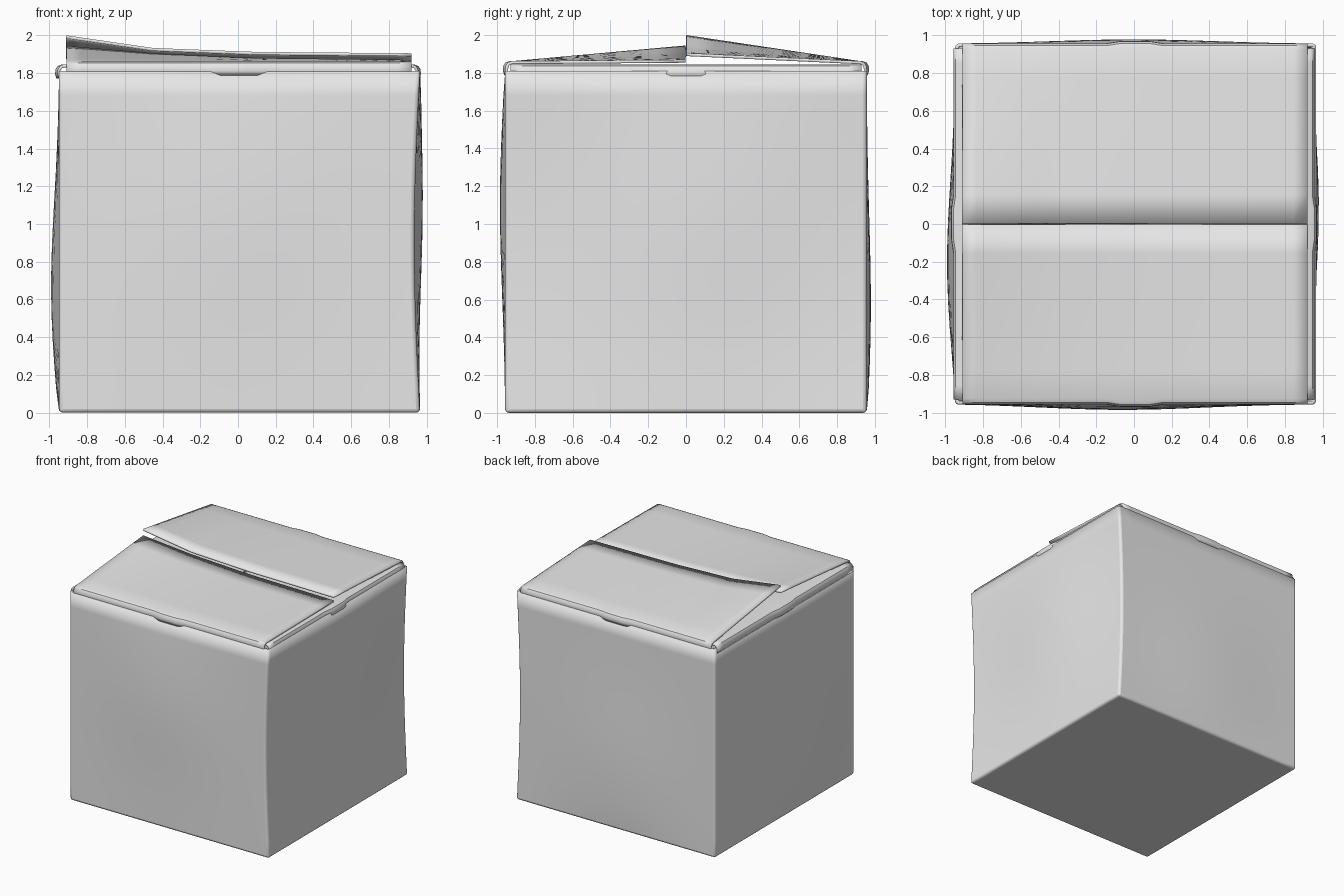
import bpy, bmesh, math
from mathutils import Matrix

default = bpy.data.objects.get("Cube")
if default:
    bpy.data.objects.remove(default, do_unlink=True)

card = bpy.data.materials.new("card_grey")
card.use_nodes = True
GREY = (0.8, 0.8, 0.8, 1)
card.diffuse_color = GREY
card.node_tree.nodes["Principled BSDF"].inputs["Base Color"].default_value = GREY


def finish(bm, name, thickness, bevel=0):
    mesh = bpy.data.meshes.new(name)
    bm.to_mesh(mesh)
    bm.free()
    mesh.materials.append(card)
    obj = bpy.data.objects.new(name, mesh)
    bpy.context.collection.objects.link(obj)
    if bevel:
        mod = obj.modifiers.new("rounded_corners", 'BEVEL')
        mod.width = bevel
        mod.segments = 3
        mod.limit_method = 'ANGLE'
        mod.angle_limit = math.radians(40)
    mod = obj.modifiers.new("card_thickness", 'SOLIDIFY')
    mod.thickness = thickness
    mod.offset = -1
    bpy.ops.object.select_all(action='DESELECT')
    obj.select_set(True)
    bpy.context.view_layer.objects.active = obj
    bpy.ops.object.shade_smooth_by_angle(angle=math.radians(35))
    return obj


def lerp_steps(x, steps):
    """Piecewise linear height along a flap edge."""
    for (x0, z0), (x1, z1) in zip(steps, steps[1:]):
        if x <= x1:
            return z0 + (z1 - z0) * (x - x0) / (x1 - x0)
    return steps[-1][1]


# Open-topped body with gently bulging walls
HEIGHT = 1.81
# axis, direction, bulge amount, centre along wall, centre height
BULGES = [(0, -1, 0.05, -0.35, 0.55), (0, 1, 0.045, 0.15, 1.1),
          (1, -1, 0.03, -0.1, 1.2), (1, 1, 0.025, 0, 0.4)]

bm = bmesh.new()
bmesh.ops.create_cube(bm, size=2)
bmesh.ops.subdivide_edges(bm, edges=bm.edges[:], cuts=13, use_grid_fill=True)
top = [f for f in bm.faces if f.normal.z > 0.9]
bmesh.ops.delete(bm, geom=top, context='FACES')
for v in bm.verts:
    unit = v.co.copy()
    z = (unit.z + 1) / 2 * HEIGHT
    waist = math.sin(math.pi * z / HEIGHT)
    right_edge = 0.965 - 0.03 * waist
    v.co = (unit.x * (right_edge if unit.x > 0 else 0.948), unit.y * 0.957, z)
    for axis, sign, amount, along, level in BULGES:
        if unit[axis] * sign > 0.999:
            t = unit[1 - axis]
            push = amount * (1 - t * t) * waist ** 0.5
            push *= math.exp(-((t - along) / 0.8) ** 2 - ((z - level) / 0.8) ** 2)
            v.co[axis] += sign * push
finish(bm, "box_body", 0.02, bevel=0.02)


# Flap with its rounded hinge, built at the front and turned into place
HINGE = [(-0.95, 1.775), (-0.958, 1.80), (-0.955, 1.825),
         (-0.945, 1.842), (-0.925, 1.85)]


def flap(name, quarter_turns, left, right, drop, edge_height, columns=24, rows=6):
    bm = bmesh.new()
    grid = []
    for i in range(columns + 1):
        u = left + (right - left) * i / columns
        tab = 0.012 if abs(u) < 0.1 else 0
        line = [(y - tab, z - drop) for y, z in HINGE]
        y0, z0 = HINGE[-1][0], HINGE[-1][1] - drop
        for j in range(1, rows + 1):
            s = j / rows
            line.append((y0 * (1 - s) - 0.002 * s, z0 + (edge_height(u) - z0) * s))
        grid.append([bm.verts.new((u, y, z)) for y, z in line])
    for a, b in zip(grid, grid[1:]):
        for j in range(len(a) - 1):
            bm.faces.new((a[j], b[j], b[j + 1], a[j + 1]))
    bm.transform(Matrix.Rotation(quarter_turns * math.pi / 2, 4, 'Z'))
    return finish(bm, name, 0.016)


# Inner side flaps lie flat
for name, turns in (("left_inner_flap", 1), ("right_inner_flap", 3)):
    flap(name, turns, -0.93, 0.93, 0.005, lambda u: 1.845)

# Outer flaps curl up towards the right end
FRONT_EDGE = [(-0.91, 1.945), (-0.45, 1.905), (0.1, 1.88), (0.92, 1.87)]
BACK_EDGE = [(-0.91, 2.0), (-0.45, 1.933), (0.1, 1.912), (0.92, 1.905)]
flap("front_outer_flap", 0, -0.91, 0.92, -0.012,
     lambda u: lerp_steps(u, FRONT_EDGE))
flap("back_outer_flap", 2, -0.92, 0.91, -0.012,
     lambda u: lerp_steps(-u, BACK_EDGE))
